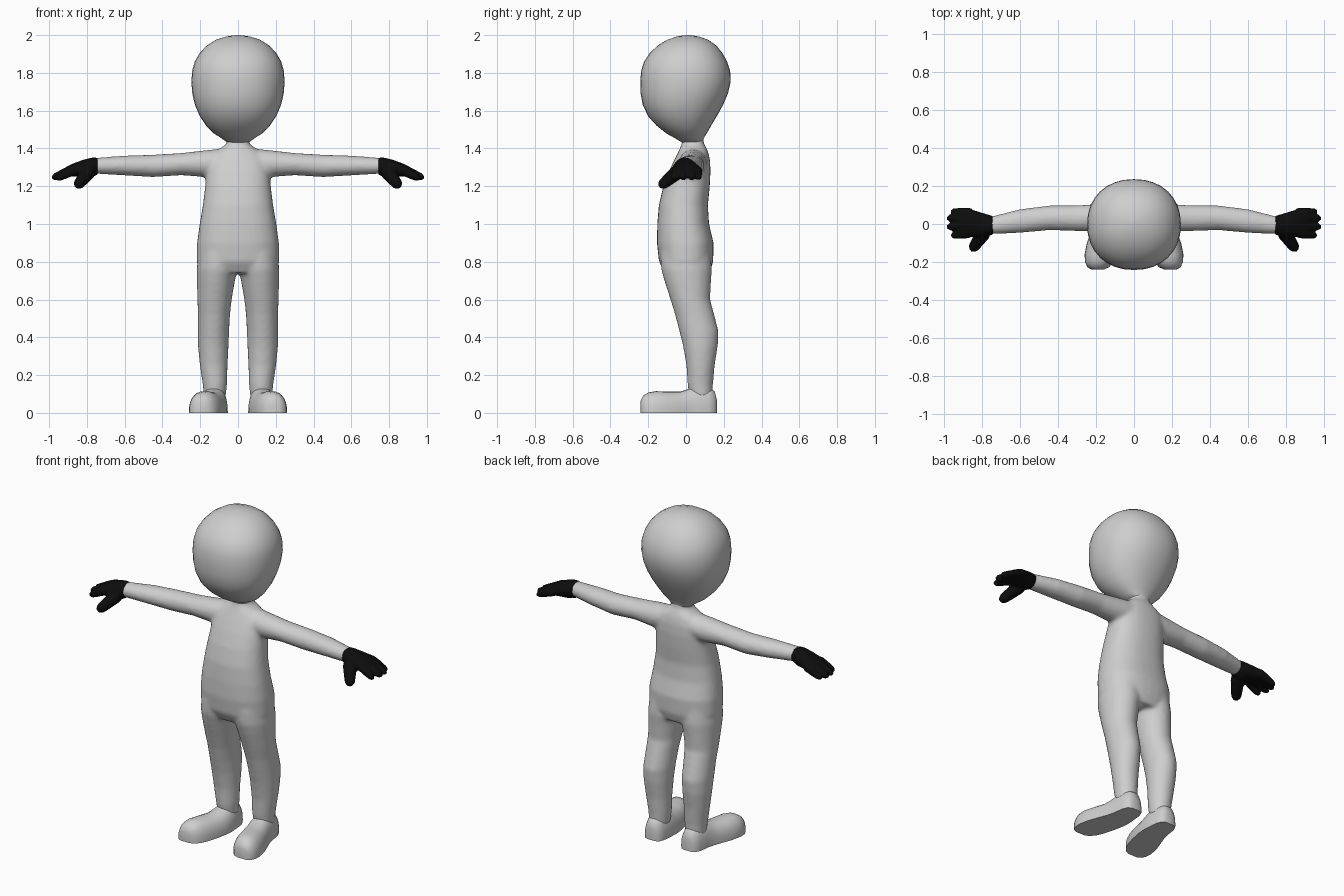
import bpy, bmesh, math
from mathutils import Vector

if "Cube" in bpy.data.objects:
    bpy.data.objects.remove(bpy.data.objects["Cube"])


def material(name, rgb):
    m = bpy.data.materials.new(name)
    m.diffuse_color = (*rgb, 1)
    m.use_nodes = True
    m.node_tree.nodes["Principled BSDF"].inputs["Base Color"].default_value = m.diffuse_color
    return m


SKIN = material("light grey", (0.62, 0.62, 0.62))
GLOVE = material("glove black", (0.004, 0.004, 0.004))


def spow(v, p):
    return math.copysign(abs(v) ** p, v)


def loft(bm, rings, axis, n=24, e=1.0):
    """Closed tube. Each ring: (position, min_a, max_a, min_b, max_b).
    axis z: a=x b=y, axis x: a=y b=z, axis y: a=x b=z."""
    loops = []
    for t, a0, a1, b0, b1 in rings:
        loop = []
        for i in range(n):
            w = math.tau * i / n
            a = (a0 + a1) / 2 + (a1 - a0) / 2 * spow(math.cos(w), e)
            b = (b0 + b1) / 2 + (b1 - b0) / 2 * spow(math.sin(w), e)
            co = {"z": (a, b, t), "x": (t, a, b), "y": (a, t, b)}[axis]
            loop.append(bm.verts.new(co))
        loops.append(loop)
    for p, q in zip(loops, loops[1:]):
        for i in range(n):
            bm.faces.new((p[i], p[(i + 1) % n], q[(i + 1) % n], q[i]))
    bm.faces.new(loops[0])
    bm.faces.new(loops[-1])


def finger(bm, start, end, r0, r1, n=10):
    """Tapered finger with a rounded tip."""
    s, d = Vector(start), Vector(end) - Vector(start)
    u = d.cross(Vector((0, 0, 1))).normalized()
    v = d.cross(u).normalized()
    loops = []
    for t, r in ((0, r0), (0.5, (r0 + r1) / 2), (0.85, r1), (1, r1 * 0.45)):
        loops.append([bm.verts.new(s + d * t + r * (u * math.cos(math.tau * i / n) + v * math.sin(math.tau * i / n)))
                      for i in range(n)])
    for p, q in zip(loops, loops[1:]):
        for i in range(n):
            bm.faces.new((p[i], p[(i + 1) % n], q[(i + 1) % n], q[i]))
    bm.faces.new(loops[0])
    bm.faces.new(loops[-1])


def mirror_x(bm):
    dup = bmesh.ops.duplicate(bm, geom=bm.verts[:] + bm.edges[:] + bm.faces[:])["geom"]
    for v in dup:
        if isinstance(v, bmesh.types.BMVert):
            v.co.x *= -1


def finish(bm, name, mat, voxel=0, smooth=0, angle=50):
    bmesh.ops.recalc_face_normals(bm, faces=bm.faces[:])
    me = bpy.data.meshes.new(name)
    bm.to_mesh(me)
    bm.free()
    ob = bpy.data.objects.new(name, me)
    bpy.context.collection.objects.link(ob)
    me.materials.append(mat)
    bpy.ops.object.select_all(action="DESELECT")
    bpy.context.view_layer.objects.active = ob
    ob.select_set(True)
    if voxel:
        r = ob.modifiers.new("fuse", "REMESH")
        r.mode, r.voxel_size = "VOXEL", voxel
        s = ob.modifiers.new("soften", "SMOOTH")
        s.factor, s.iterations = 0.5, smooth
        bpy.ops.object.modifier_apply(modifier="fuse")
        bpy.ops.object.modifier_apply(modifier="soften")
    bpy.ops.object.shade_smooth_by_angle(angle=math.radians(angle))
    return ob


# Legs and arms, mirrored, then torso and neck; all fused into one skin
bm = bmesh.new()
loft(bm, [(0.08, .065, .18, .02, .14), (0.15, .058, .187, .008, .143), (0.25, .055, .202, .002, .152),
          (0.35, .05, .212, -.015, .168), (0.43, .047, .214, -.035, .173), (0.52, .042, .213, -.058, .15),
          (0.60, .033, .215, -.083, .128), (0.70, .016, .218, -.115, .133), (0.76, .002, .219, -.132, .138),
          (0.84, .002, .21, -.135, .13)], "z")
loft(bm, [(.07, -.035, .115, 1.26, 1.40), (.16, -.04, .108, 1.247, 1.392), (.30, -.037, .098, 1.258, 1.376),
          (.45, -.033, .097, 1.248, 1.367), (.60, -.047, .078, 1.257, 1.362), (.76, -.054, .038, 1.266, 1.350)], "x")
mirror_x(bm)
loft(bm, [(z, -w, w, f, b) for z, w, f, b in (
    (.74, .17, -.11, .125), (.80, .219, -.143, .144), (.90, .217, -.154, .146), (1.0, .203, -.152, .122),
    (1.1, .186, -.144, .116), (1.2, .174, -.12, .126), (1.28, .167, -.09, .13), (1.34, .155, -.062, .127),
    (1.38, .125, -.042, .118), (1.41, .08, -.028, .105), (1.425, .06, -.022, .095), (1.48, .058, -.02, .09))],
     "z", 32, 0.85)
finish(bm, "body", SKIN, 0.012, 5)

# Head: rounded egg, narrowing to the neck
bm = bmesh.new()
loft(bm, [(z, -w, w, f, b) for z, w, f, b in (
    (1.43, .055, -.018, .088), (1.455, .09, -.06, .095), (1.48, .128, -.105, .11), (1.52, .168, -.155, .133),
    (1.57, .202, -.2, .163), (1.63, .228, -.229, .196), (1.69, .242, -.24, .222), (1.75, .247, -.242, .236),
    (1.81, .243, -.238, .234), (1.86, .229, -.222, .218), (1.905, .203, -.192, .193), (1.945, .165, -.15, .16),
    (1.975, .118, -.1, .118), (1.992, .065, -.05, .07), (2.0, .015, -.003, .025))], "z", 32, 0.92)
finish(bm, "head", SKIN)

# Shoes: rounded uppers with flat soles, toes turned outward
for side, label in ((1, "left"), (-1, "right")):
    bm = bmesh.new()
    loft(bm, [(.163, .095, .15, -.05, .07), (.152, .074, .172, -.08, .115), (.12, .062, .186, -.10, .135),
              (.06, .056, .194, -.12, .142), (.015, .054, .205, -.12, .128), (-.03, .058, .222, -.11, .112),
              (-.10, .072, .248, -.11, .112), (-.16, .09, .26, -.11, .115), (-.20, .108, .258, -.10, .108),
              (-.228, .132, .245, -.07, .09), (-.24, .16, .222, -.03, .065)], "y", 28, 0.85)
    cut = bmesh.ops.bisect_plane(bm, geom=bm.verts[:] + bm.edges[:] + bm.faces[:],
                                 plane_co=(0, 0, 0), plane_no=(0, 0, 1), clear_inner=True)
    bmesh.ops.holes_fill(bm, edges=[e for e in bm.edges if e.is_boundary])
    for v in bm.verts:
        v.co.x *= side
    finish(bm, label + "_shoe", SKIN)

# Gloves: palm, joined fingers and a drooping thumb
for side, label in ((1, "left"), (-1, "right")):
    bm = bmesh.new()
    loft(bm, [(.742, -.056, .042, 1.262, 1.352), (.775, -.066, .052, 1.246, 1.352), (.82, -.07, .066, 1.248, 1.340),
              (.87, -.068, .082, 1.252, 1.322), (.91, -.066, .084, 1.248, 1.302), (.93, -.055, .075, 1.248, 1.285)],
         "x", 20)
    for start, end, r in (((.87, -.048, 1.285), (.962, -.062, 1.238), .024),
                          ((.88, -.01, 1.285), (.985, -.015, 1.242), .025),
                          ((.88, .03, 1.285), (.985, .03, 1.242), .025),
                          ((.86, .06, 1.285), (.965, .066, 1.242), .023),
                          ((.79, -.045, 1.275), (.855, -.138, 1.198), .036)):
        finger(bm, start, end, r + .004, r * 0.8)
    for v in bm.verts:
        v.co.x *= side
    finish(bm, label + "_glove", GLOVE, 0.008, 2)
